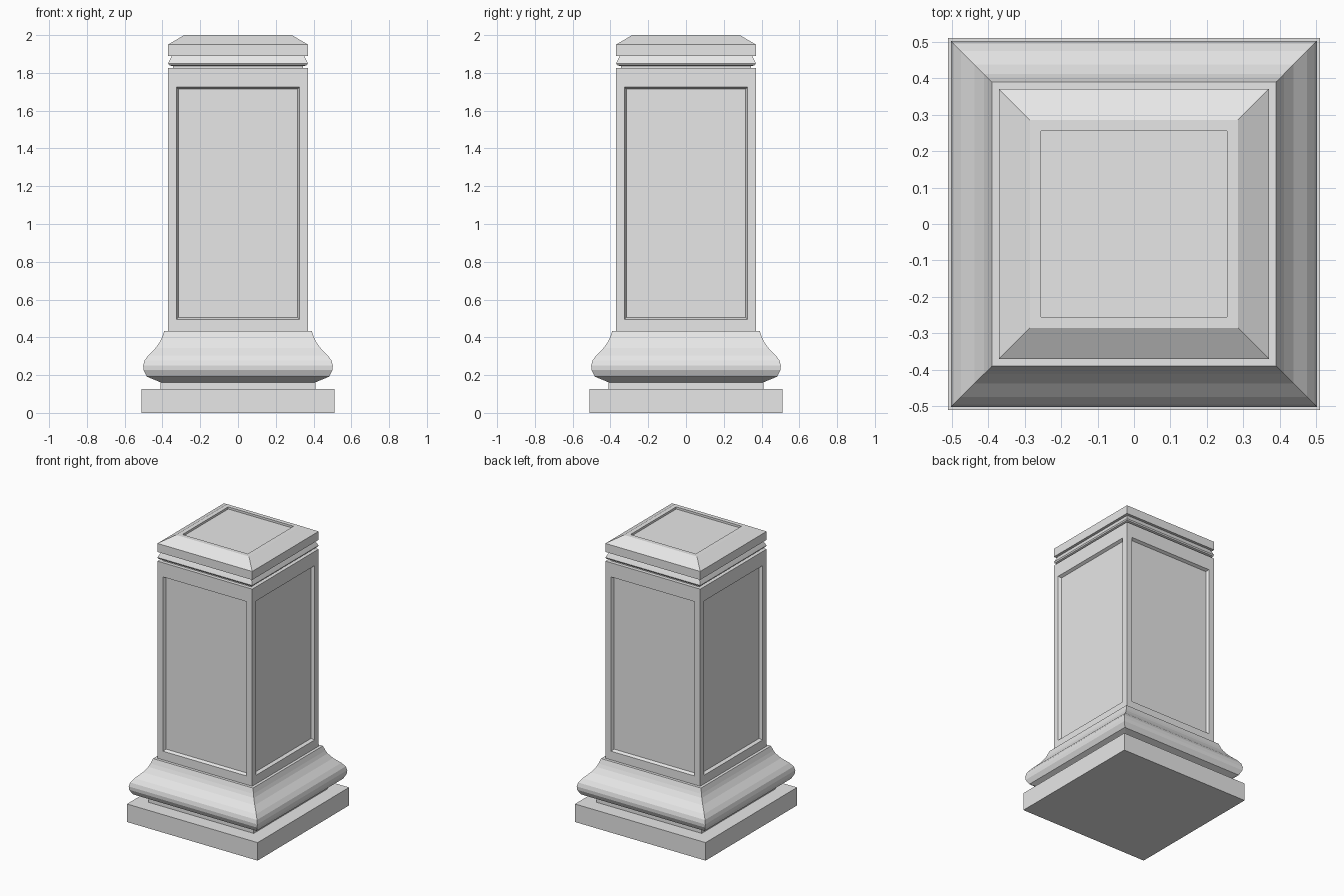
import bpy
import bmesh

if "Cube" in bpy.data.objects:
    bpy.data.objects.remove(bpy.data.objects["Cube"], do_unlink=True)

stone = bpy.data.materials.new("pale_grey_stone")
stone.use_nodes = True
stone.diffuse_color = (0.8, 0.8, 0.8, 1)
stone.node_tree.nodes["Principled BSDF"].inputs["Base Color"].default_value = (0.8, 0.8, 0.8, 1)


def square_profile(profile):
    """Closed square solid from (half width, height) pairs, bottom to top."""
    bm = bmesh.new()
    corners = [(-1, -1), (1, -1), (1, 1), (-1, 1)]
    rings = [[bm.verts.new((x * w, y * w, z)) for x, y in corners] for w, z in profile]
    for low, high in zip(rings, rings[1:]):
        for i in range(4):
            j = (i + 1) % 4
            bm.faces.new((low[i], low[j], high[j], high[i]))
    bm.faces.new(rings[0][::-1])
    bm.faces.new(rings[-1])
    bm.normal_update()
    return bm


def finish(name, bm):
    mesh = bpy.data.meshes.new(name)
    bm.to_mesh(mesh)
    bm.free()
    mesh.materials.append(stone)
    obj = bpy.data.objects.new(name, mesh)
    bpy.context.collection.objects.link(obj)


# Foot slab and the recessed neck above it
finish("plinth", square_profile([(0.51, 0), (0.51, 0.127)]))
finish("plinth_neck", square_profile([(0.41, 0.127), (0.41, 0.165)]))

# Swelling base moulding
finish("base_moulding", square_profile([
    (0.41, 0.162), (0.483, 0.192), (0.5, 0.226), (0.502, 0.25), (0.495, 0.277),
    (0.475, 0.305), (0.437, 0.343), (0.412, 0.378), (0.402, 0.4), (0.39, 0.434)]))

# Shaft with a chamfered sunken panel on every side
bm = square_profile([(0.37, 0.434), (0.37, 1.825)])
sides = [f for f in bm.faces if abs(f.normal.z) < 0.5]
bmesh.ops.inset_individual(bm, faces=sides, thickness=0.062)
for v in {v for f in sides for v in f.verts}:
    v.co.z = 0.495 if v.co.z < 1 else 1.725
bmesh.ops.inset_individual(bm, faces=sides, thickness=0.014, depth=-0.02)
finish("panelled_shaft", bm)

# Necking and rounded moulding under the cap
finish("cap_neck", square_profile([(0.345, 1.825), (0.345, 1.895)]))
finish("cap_moulding", square_profile([
    (0.35, 1.836), (0.366, 1.842), (0.37, 1.851), (0.362, 1.868), (0.35, 1.892)]))

# Sloped cap with a shallow sunken square on top
finish("cap", square_profile([
    (0.37, 1.89), (0.37, 1.95), (0.285, 2), (0.255, 2), (0.255, 1.985)]))
